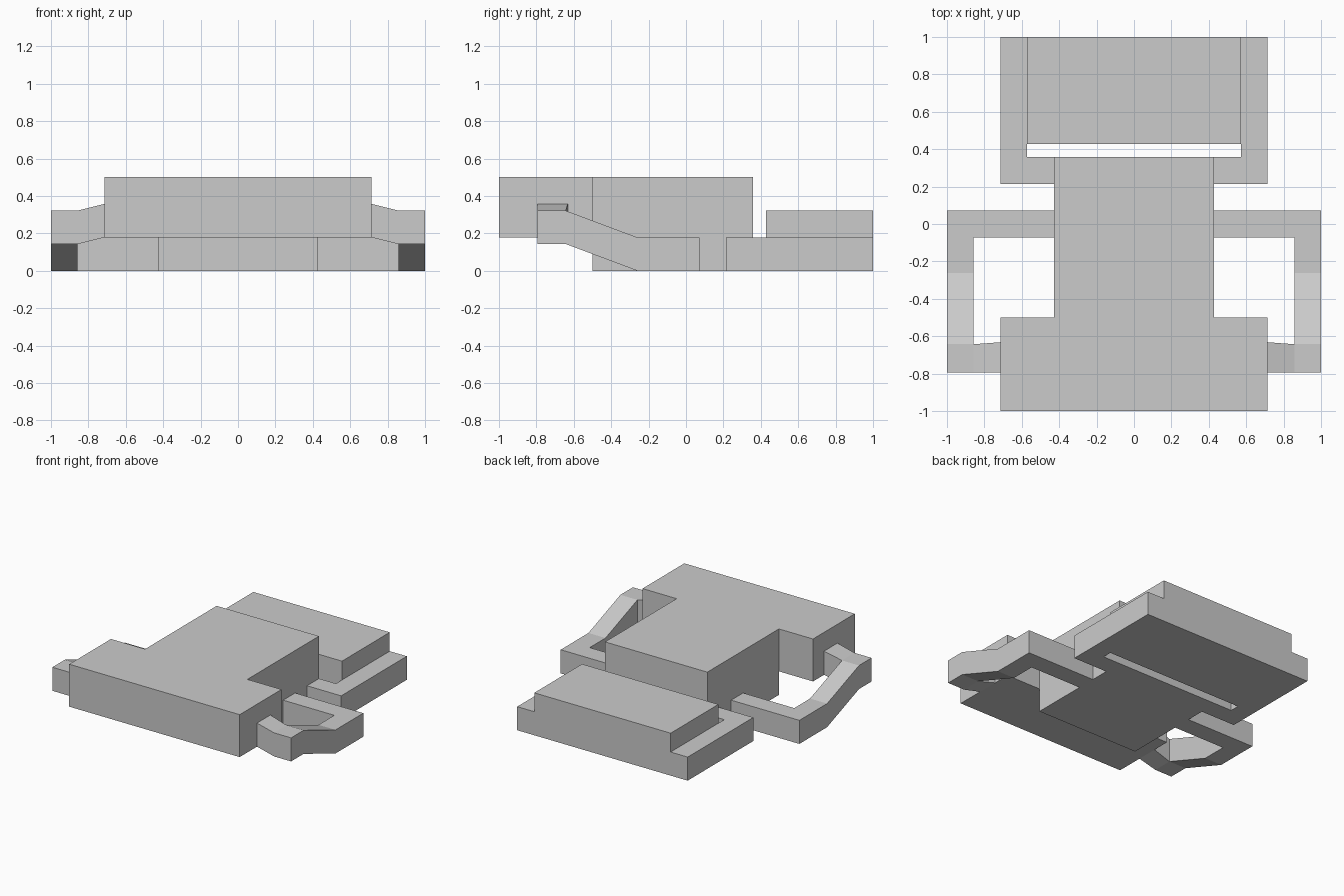
import bpy, bmesh, math

if "Cube" in bpy.data.objects:
    bpy.data.objects.remove(bpy.data.objects["Cube"])

U = 1 / 14      # the model's base step
BAR = 2.5 * U   # thickness of bars and lower plate


def finish(bm, name):
    bmesh.ops.remove_doubles(bm, verts=bm.verts, dist=1e-4)
    bmesh.ops.recalc_face_normals(bm, faces=bm.faces)
    bmesh.ops.dissolve_limit(bm, angle_limit=math.radians(0.5),
                             verts=bm.verts, edges=bm.edges)
    mesh = bpy.data.meshes.new(name)
    bm.to_mesh(mesh)
    bm.free()
    obj = bpy.data.objects.new(name, mesh)
    bpy.context.collection.objects.link(obj)
    return obj


def block_union(name, boxes):
    """Fuse axis-aligned boxes ((x0,x1),(y0,y1),(z0,z1)) into one outer skin."""
    cuts = [sorted({round(v, 6) for b in boxes for v in b[a]}) for a in range(3)]

    def filled(c):
        if any(c[a] < 0 or c[a] >= len(cuts[a]) - 1 for a in range(3)):
            return False
        mid = [(cuts[a][c[a]] + cuts[a][c[a] + 1]) / 2 for a in range(3)]
        return any(all(b[a][0] < mid[a] < b[a][1] for a in range(3)) for b in boxes)

    bm = bmesh.new()
    nx, ny, nz = (len(c) - 1 for c in cuts)
    for cell in [(i, j, k) for i in range(nx) for j in range(ny) for k in range(nz)]:
        if not filled(cell):
            continue
        for a in range(3):
            for side in (0, 1):
                near = list(cell)
                near[a] += 2 * side - 1
                if filled(near):
                    continue
                quad = []
                for s, t in ((0, 0), (1, 0), (1, 1), (0, 1)):
                    p = list(cell)
                    p[a] += side
                    p[(a + 1) % 3] += s
                    p[(a + 2) % 3] += t
                    quad.append(bm.verts.new([cuts[n][p[n]] for n in range(3)]))
                bm.faces.new(quad)
    return finish(bm, name)


def side_arm(name, sx):
    """Loft a square bar through (inner xy, outer xy, bottom z) stations."""
    stations = [
        ((6, -1), (6, 1), 0),
        ((12, -1), (14, 1), 0),
        ((12, -3.65), (14, -3.65), 0),
        ((12, -9), (14, -9), 2),
        ((12, -9), (14, -11.1), 2),
        ((12, -9), (12, -11.1), 2),
        ((10, -8.85), (10, -11.1), 2.5),
    ]
    bm = bmesh.new()
    rings = []
    for (ix, iy), (ox, oy), z in stations:
        lo, hi = z * U, z * U + BAR
        rings.append([bm.verts.new((sx * x * U, y * U, h)) for x, y, h in
                      ((ix, iy, lo), (ox, oy, lo), (ox, oy, hi), (ix, iy, hi))])
    for r0, r1 in zip(rings, rings[1:]):
        for i in range(4):
            j = (i + 1) % 4
            bm.faces.new((r0[i], r0[j], r1[j], r1[i]))
    bm.faces.new(rings[0])
    bm.faces.new(rings[-1])
    return finish(bm, name)


# Main body: central stem with a wide raised head at the front
block_union("main_body", [
    ((-6 * U, 6 * U), (-7 * U, 5 * U), (0, 7 * U)),
    ((-10 * U, 10 * U), (-14 * U, -7 * U), (BAR, 7 * U)),
])

# Rear block: low plate, stepped top and two prongs reaching the stem
rear = [
    ((-10 * U, 10 * U), (6 * U, 14 * U), (0, BAR)),
    ((-8 * U, 8 * U), (6 * U, 14 * U), (0, 4.5 * U)),
]
for s in (-1, 1):
    for a, b, y0, y1 in ((6, 10, 3, 5), (8, 10, 5, 6)):
        rear.append((tuple(sorted((s * a * U, s * b * U))),
                     (y0 * U, y1 * U), (0, BAR)))
block_union("rear_block", rear)

# Bent bars at both sides
side_arm("right_side_arm", 1)
side_arm("left_side_arm", -1)
